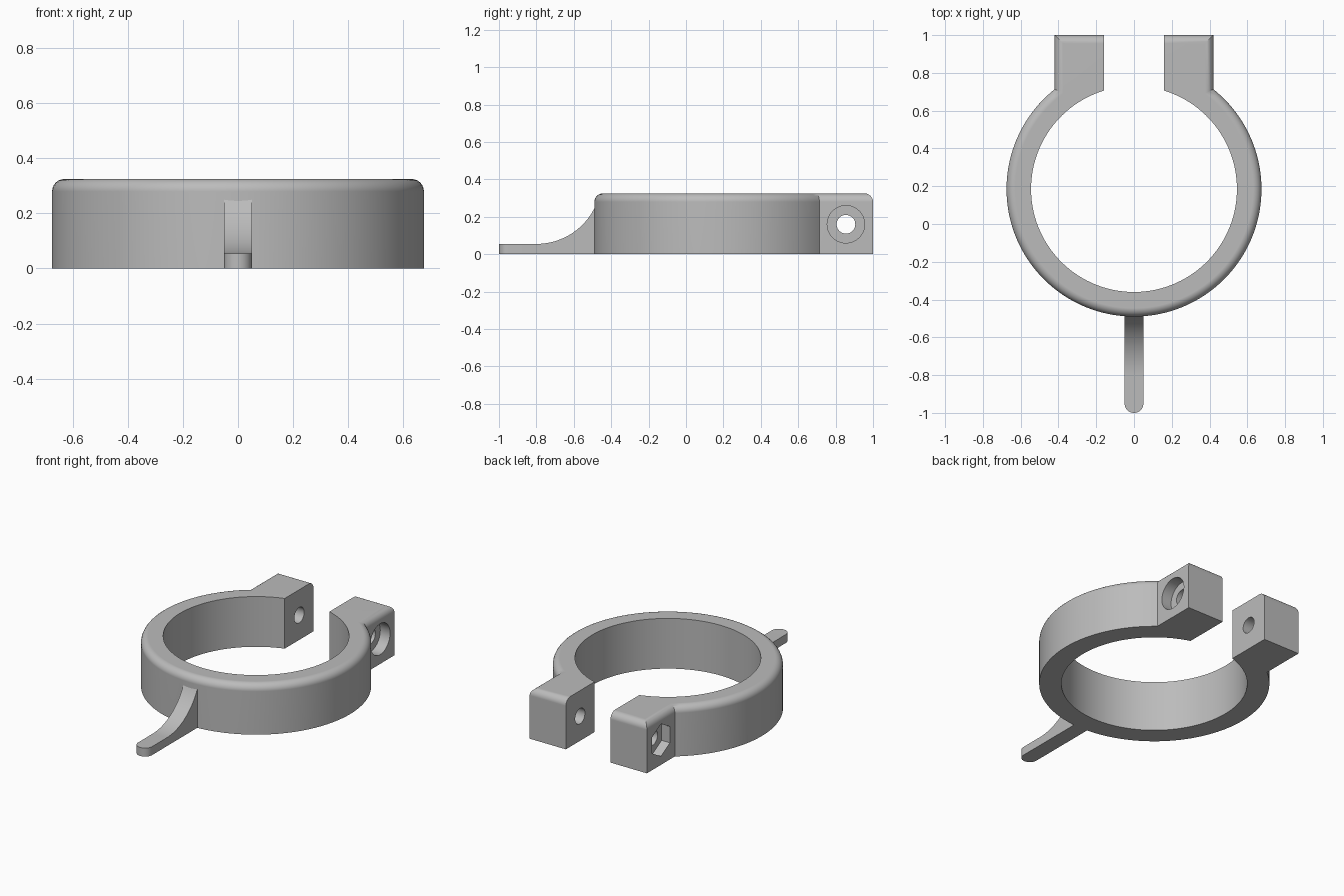
import bpy, bmesh
from math import acos, sin, cos, pi, sqrt, radians
from mathutils import Matrix

CENTER_Y, R_OUT, R_IN = 0.185, 0.675, 0.545
HEIGHT, FILLET = 0.325, 0.045
GAP, LUG_X, BACK = 0.16, 0.42, 1.0
BOLT_Y, BOLT_Z = 0.855, 0.16

if "Cube" in bpy.data.objects:
    bpy.data.objects.remove(bpy.data.objects["Cube"], do_unlink=True)

grey = bpy.data.materials.new("plain grey")
grey.use_nodes = True
grey.diffuse_color = (0.5, 0.5, 0.5, 1)
grey.node_tree.nodes["Principled BSDF"].inputs["Base Color"].default_value = (0.5, 0.5, 0.5, 1)


def make_object(name, bm):
    bmesh.ops.recalc_face_normals(bm, faces=bm.faces)
    mesh = bpy.data.meshes.new(name)
    bm.to_mesh(mesh)
    bm.free()
    mesh.materials.append(grey)
    obj = bpy.data.objects.new(name, mesh)
    bpy.context.collection.objects.link(obj)
    return obj


def activate(obj):
    bpy.ops.object.select_all(action="DESELECT")
    obj.select_set(True)
    bpy.context.view_layer.objects.active = obj


def arc(radius, edge_x, steps):
    """Arc clockwise round the front, from x = edge_x to x = -edge_x."""
    a = acos(edge_x / radius)
    angles = [a - (pi + 2 * a) * i / steps for i in range(steps + 1)]
    return [(radius * cos(t), CENTER_Y + radius * sin(t)) for t in angles]


def cut(target, x0, x1, radius, sides):
    """Bore a prism along x through the bolt axis."""
    bm = bmesh.new()
    place = Matrix.Translation(((x0 + x1) / 2, BOLT_Y, BOLT_Z)) @ Matrix.Rotation(pi / 2, 4, "Y")
    bmesh.ops.create_cone(bm, cap_ends=True, segments=sides, radius1=radius,
                          radius2=radius, depth=x1 - x0, matrix=place)
    cutter = make_object("bolt_cutter", bm)
    # keep a hexagon's points at top and bottom
    if sides == 6:
        ys = [v.co.z for v in cutter.data.vertices]
        if max(ys) - BOLT_Z < radius * 0.95:
            spin = (Matrix.Translation((0, BOLT_Y, BOLT_Z)) @ Matrix.Rotation(pi / 6, 4, "X")
                    @ Matrix.Translation((0, -BOLT_Y, -BOLT_Z)))
            cutter.data.transform(spin)
    cutter.hide_render = True
    mod = target.modifiers.new("bore", "BOOLEAN")
    mod.operation, mod.solver, mod.object = "DIFFERENCE", "EXACT", cutter
    activate(target)
    bpy.ops.object.modifier_apply(modifier=mod.name)
    bpy.data.objects.remove(cutter, do_unlink=True)


def smooth(obj):
    activate(obj)
    bpy.ops.object.shade_smooth_by_angle(angle=radians(30))
    mod = obj.modifiers.new("even_normals", "WEIGHTED_NORMAL")
    mod.keep_sharp = True


# Split ring with its two clamp lugs, as one extruded outline
outer = [(GAP, BACK), (LUG_X, BACK)] + arc(R_OUT, LUG_X, 120) + [(-LUG_X, BACK), (-GAP, BACK)]
inner = arc(R_IN, GAP, 120)[::-1]
bm = bmesh.new()
base = bm.faces.new([bm.verts.new((x, y, 0)) for x, y in outer + inner])
extruded = bmesh.ops.extrude_face_region(bm, geom=[base])["geom"]
top = [v for v in extruded if isinstance(v, bmesh.types.BMVert)]
bmesh.ops.translate(bm, verts=top, vec=(0, 0, HEIGHT))
bmesh.ops.recalc_face_normals(bm, faces=bm.faces)


def on_rim(v):
    """True for top corners on the outer outline."""
    x, y, z = v.co
    return z > HEIGHT / 2 and (sqrt(x * x + (y - CENTER_Y) ** 2) > R_OUT - 0.01)


# Round the outer top edge, leaving the bore and gap crisp
rim = [e for e in bm.edges if all(on_rim(v) for v in e.verts)]
bmesh.ops.bevel(bm, geom=rim, offset=FILLET, offset_type="OFFSET", segments=6,
                profile=0.5, affect="EDGES", clamp_overlap=False)
clamp = make_object("clamp_ring", bm)

# Bolt hole through both lugs, round head recess, hexagonal nut recess
cut(clamp, -0.6, 0.6, 0.05, 40)
cut(clamp, LUG_X - 0.07, 0.6, 0.1, 48)
cut(clamp, -0.6, -LUG_X + 0.06, 0.105, 6)
smooth(clamp)

# Front lever: rounded tip, flat tongue, then a concave sweep up to the ring
HALF, THICK, BEND, SWEEP = 0.05, 0.055, -0.8, 0.348
stations = [(-1 + HALF * (1 - cos(t)), HALF * sin(t), THICK)
            for t in (pi / 2 * i / 10 for i in range(11))]
for i in range(21):
    d = 0.325 * i / 20
    stations.append((BEND + d, HALF, THICK + SWEEP - sqrt(SWEEP ** 2 - d ** 2)))
bm = bmesh.new()
loops = [[bm.verts.new(p) for p in ((-w, y, 0), (w, y, 0), (w, y, h), (-w, y, h))]
         for y, w, h in stations]
for a, b in zip(loops, loops[1:]):
    for k in range(4):
        n = (k + 1) % 4
        bm.faces.new((a[k], a[n], b[n], b[k]))
bm.faces.new(loops[-1])
bmesh.ops.remove_doubles(bm, verts=bm.verts, dist=0.0001)
lever = make_object("front_lever", bm)
smooth(lever)
